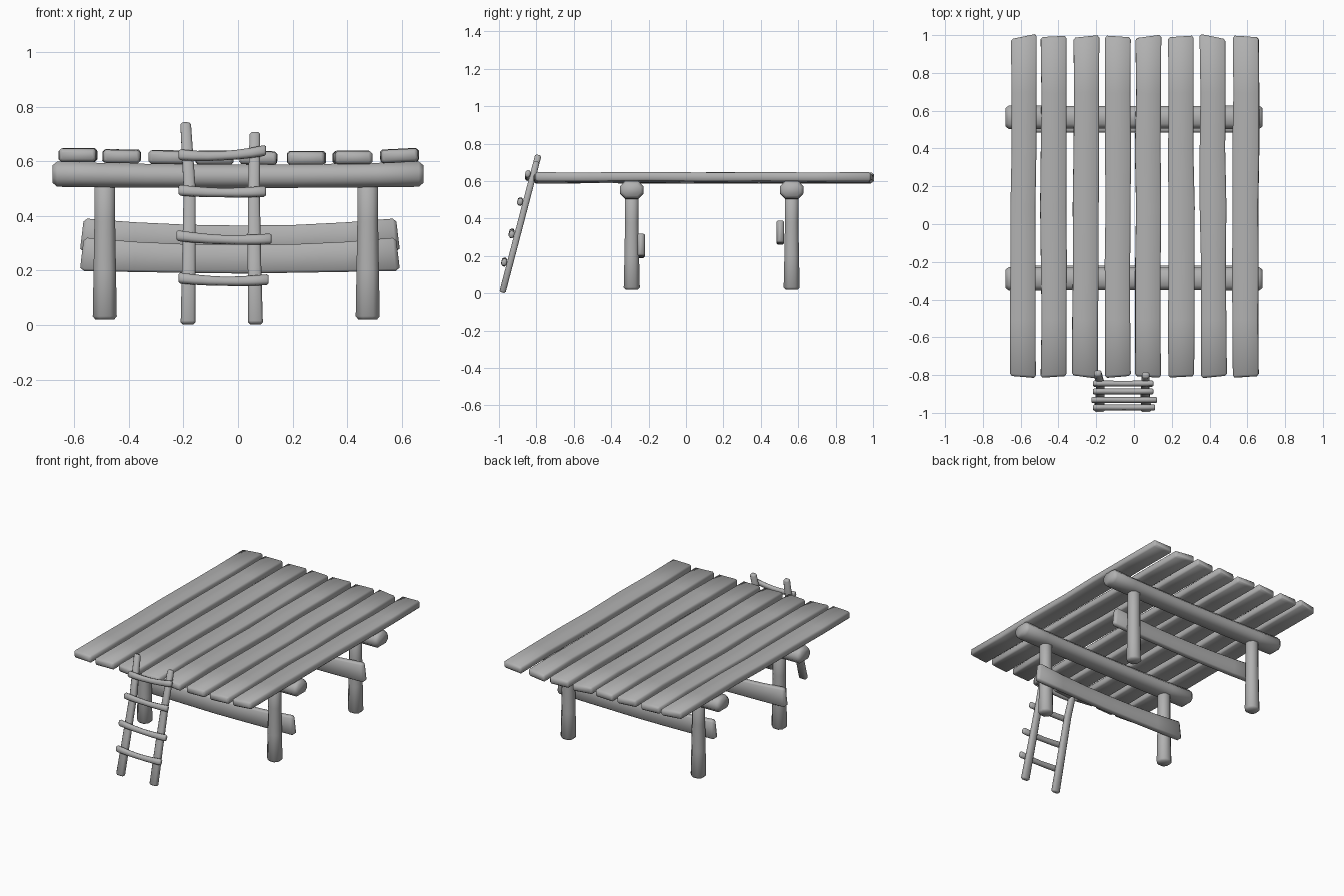
import bpy, bmesh, random
from mathutils import Vector

if "Cube" in bpy.data.objects:
    bpy.data.objects.remove(bpy.data.objects["Cube"])

random.seed(4)
wood = bpy.data.materials.new("grey_wood")
wood.diffuse_color = (0.44, 0.44, 0.44, 1)
wood.use_nodes = True
wood.node_tree.nodes["Principled BSDF"].inputs["Base Color"].default_value = wood.diffuse_color


def timber(name, stations, u, v, chamfer=0.3, bevel=0.012, skew=(0, 0), wobble=0.0):
    """Loft a chamfered section along stations of (point, half width, half height)."""
    u, v = Vector(u), Vector(v)
    st = [(Vector(p), a, b) for p, a, b in stations]
    d0 = (st[1][0] - st[0][0]).normalized()
    d1 = (st[-1][0] - st[-2][0]).normalized()
    (p0, a0, b0), (p1, a1, b1) = st[0], st[-1]
    k = bevel * 0.8
    inner = [(p, a + random.uniform(-wobble, wobble), b) for p, a, b in st[1:-1]]
    rings = ([(p0, a0 - k, b0 - k), (p0 + d0 * bevel, a0, b0)] + inner
             + [(p1 - d1 * bevel, a1, b1), (p1, a1 - k, b1 - k)])
    bm = bmesh.new()
    loops = []
    for i, (p, a, b) in enumerate(rings):
        c = chamfer * min(a, b)
        shift = Vector((0, 0, 0))
        if i < 2:
            shift = d0 * skew[0]
        elif i >= len(rings) - 2:
            shift = d1 * skew[1]
        outline = [(a, b - c), (a - c, b), (c - a, b), (-a, b - c),
                   (-a, c - b), (c - a, -b), (a - c, -b), (a, c - b)]
        loops.append([bm.verts.new(p + u * x + v * y + shift * (x / a)) for x, y in outline])
    for l0, l1 in zip(loops, loops[1:]):
        for j in range(8):
            n = (j + 1) % 8
            bm.faces.new((l0[j], l0[n], l1[n], l1[j]))
    bm.faces.new(loops[0])
    bm.faces.new(loops[-1])
    bmesh.ops.recalc_face_normals(bm, faces=bm.faces)
    mesh = bpy.data.meshes.new(name)
    bm.to_mesh(mesh)
    bm.free()
    mesh.materials.append(wood)
    ob = bpy.data.objects.new(name, mesh)
    bpy.context.collection.objects.link(ob)
    bpy.ops.object.select_all(action='DESELECT')
    ob.select_set(True)
    bpy.context.view_layer.objects.active = ob
    bpy.ops.object.shade_smooth_by_angle(angle=1.0)
    return ob


X, Y, Z = (1, 0, 0), (0, 1, 0), (0, 0, 1)

# Deck planks: front x, back x, z, slope across, front and back end skew
planks = [
    (-0.588, -0.583, 0.622, 0.00, -0.005, 0.012),
    (-0.426, -0.426, 0.617, -0.02, 0.004, 0.003),
    (-0.260, -0.252, 0.614, -0.02, -0.008, 0.006),
    (-0.085, -0.085, 0.612, 0.00, 0.005, -0.004),
    (0.074, 0.076, 0.612, -0.03, -0.004, 0.008),
    (0.250, 0.248, 0.611, 0.00, 0.003, 0.004),
    (0.424, 0.415, 0.613, 0.00, 0.006, -0.012),
    (0.592, 0.592, 0.620, 0.05, 0.004, -0.004),
]
for i, (xf, xb, z, tilt, s0, s1) in enumerate(planks):
    st = []
    for k in range(7):
        t = k / 6
        x = xf + (xb - xf) * t + (random.uniform(-0.003, 0.003) if 0 < k < 6 else 0)
        zz = z + (random.uniform(-0.001, 0.003) if 0 < k < 6 else 0)
        st.append(((x, -0.81 + 1.803 * t, zz), 0.068, 0.024))
    timber(f"deck_plank_{i + 1}", st, (1, 0, tilt), (-tilt, 0, 1),
           chamfer=0.35, bevel=0.012, skew=(s0, s1), wobble=0.003)

for side, y, brace_y, brace_z in (("front", -0.29, -0.24, 0.26), ("back", 0.565, 0.505, 0.33)):
    # Sagging cross beam
    beam = []
    for k in range(9):
        x = -0.68 + 0.17 * k
        sag = 0.008 * (1 - (x / 0.68) ** 2)
        beam.append(((x, y, 0.553 - sag), 0.063 - sag * 0.4, 0.046 - sag * 0.4))
    timber(f"{side}_beam", beam, Y, Z, chamfer=0.6, bevel=0.018)

    # Posts, flared at the foot
    for label, x in (("left", -0.488), ("right", 0.475)):
        timber(f"{side}_{label}_post",
               [((x, y, 0.02), 0.044, 0.043), ((x, y, 0.20), 0.041, 0.039),
                ((x, y, 0.38), 0.038, 0.036), ((x, y, 0.53), 0.038, 0.036)],
               X, Y, chamfer=0.55, bevel=0.012)

    # Brace board on the inner side of the posts, with slanted ends
    brace = []
    for k in range(7):
        t = k / 6
        arc = 1 - (2 * t - 1) ** 2
        brace.append(((-0.572 + 1.158 * t, brace_y, brace_z - 0.018 * arc),
                      0.061 - 0.009 * arc, 0.020))
    timber(f"{side}_brace", brace, Z, Y, chamfer=0.4, bevel=0.014,
           skew=(0.006, -0.006), wobble=0.001)


# Leaning ladder
def ladder_y(z):
    return -0.983 + 0.262 * z


lean = Vector((0, 0.262, 1)).normalized()
face = Vector((0, 1, -0.262)).normalized()
for label, xs, top in (("left", (-0.183, -0.180, -0.177, -0.192), 0.74),
                       ("right", (0.064, 0.060, 0.058, 0.062), 0.705)):
    st = []
    for k, x in enumerate(xs):
        z = 0.004 + (top - 0.004) * k / 3
        st.append(((x, ladder_y(z), z), 0.027 - 0.0025 * k, 0.017))
    timber(f"ladder_{label}_rail", st, X, face, chamfer=0.5, bevel=0.008)

# Rungs: left x, right x, heights at left, middle and right
rungs = [(-0.217, 0.112, 0.173, 0.161, 0.167), (-0.225, 0.122, 0.328, 0.313, 0.316),
         (-0.217, 0.102, 0.494, 0.485, 0.490), (-0.217, 0.102, 0.624, 0.620, 0.640)]
for i, (xl, xr, zl, zm, zr) in enumerate(rungs):
    y = ladder_y(zm) - (0.031 if i < 3 else 0.025)
    st = []
    for k in range(7):
        t = k / 6
        z = zl * (1 - t) * (1 - 2 * t) + zm * 4 * t * (1 - t) + zr * t * (2 * t - 1)
        end = abs(2 * t - 1)
        st.append(((xl + (xr - xl) * t, y, z), 0.014, 0.016 + 0.003 * end))
    timber(f"ladder_rung_{i + 1}", st, face, lean, chamfer=0.6, bevel=0.006)
